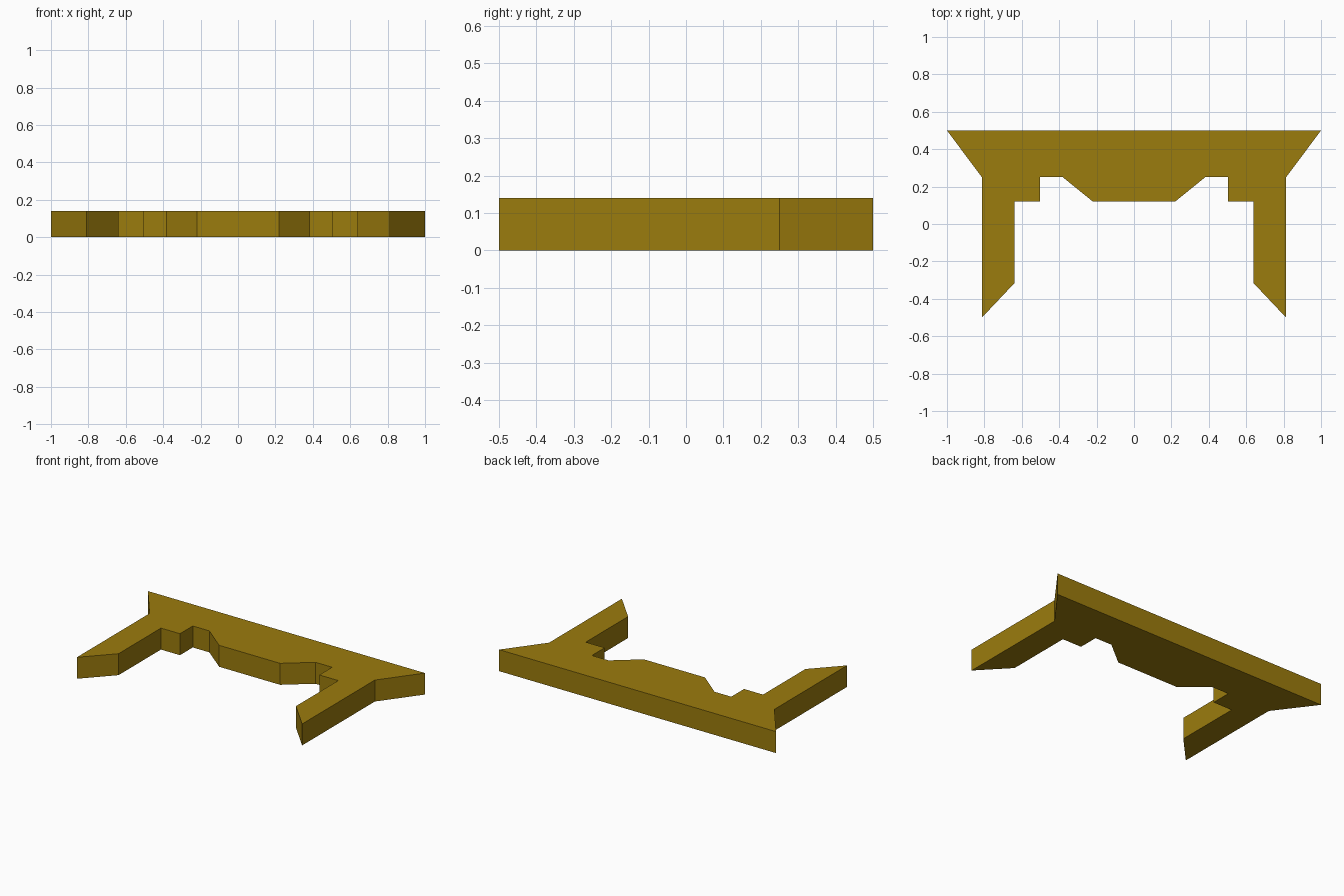
import bpy, bmesh

if "Cube" in bpy.data.objects:
    bpy.data.objects.remove(bpy.data.objects["Cube"])

HEIGHT = 0.14

# Right half of the bracket outline, from the back edge round to the inner lip
half = [(1.0, 0.5), (0.813, 0.25), (0.813, -0.5), (0.64, -0.317), (0.64, 0.12),
        (0.503, 0.12), (0.503, 0.252), (0.383, 0.252), (0.22, 0.12)]
outline = half + [(-x, y) for x, y in reversed(half)]

# Extrude the mirrored outline into a solid plate
bm = bmesh.new()
face = bm.faces.new([bm.verts.new((x, y, 0)) for x, y in outline])
result = bmesh.ops.extrude_face_region(bm, geom=[face], use_keep_orig=True)
top = [g for g in result["geom"] if isinstance(g, bmesh.types.BMVert)]
bmesh.ops.translate(bm, verts=top, vec=(0, 0, HEIGHT))
bmesh.ops.recalc_face_normals(bm, faces=bm.faces)
mesh = bpy.data.meshes.new("bracket_plate")
bm.to_mesh(mesh)
bm.free()

# Dark gold finish
gold = bpy.data.materials.new("dark_gold")
gold.diffuse_color = (0.33, 0.2, 0.004, 1)
gold.use_nodes = True
gold.node_tree.nodes["Principled BSDF"].inputs["Base Color"].default_value = gold.diffuse_color
mesh.materials.append(gold)

bracket = bpy.data.objects.new("bracket_plate", mesh)
bpy.context.collection.objects.link(bracket)
